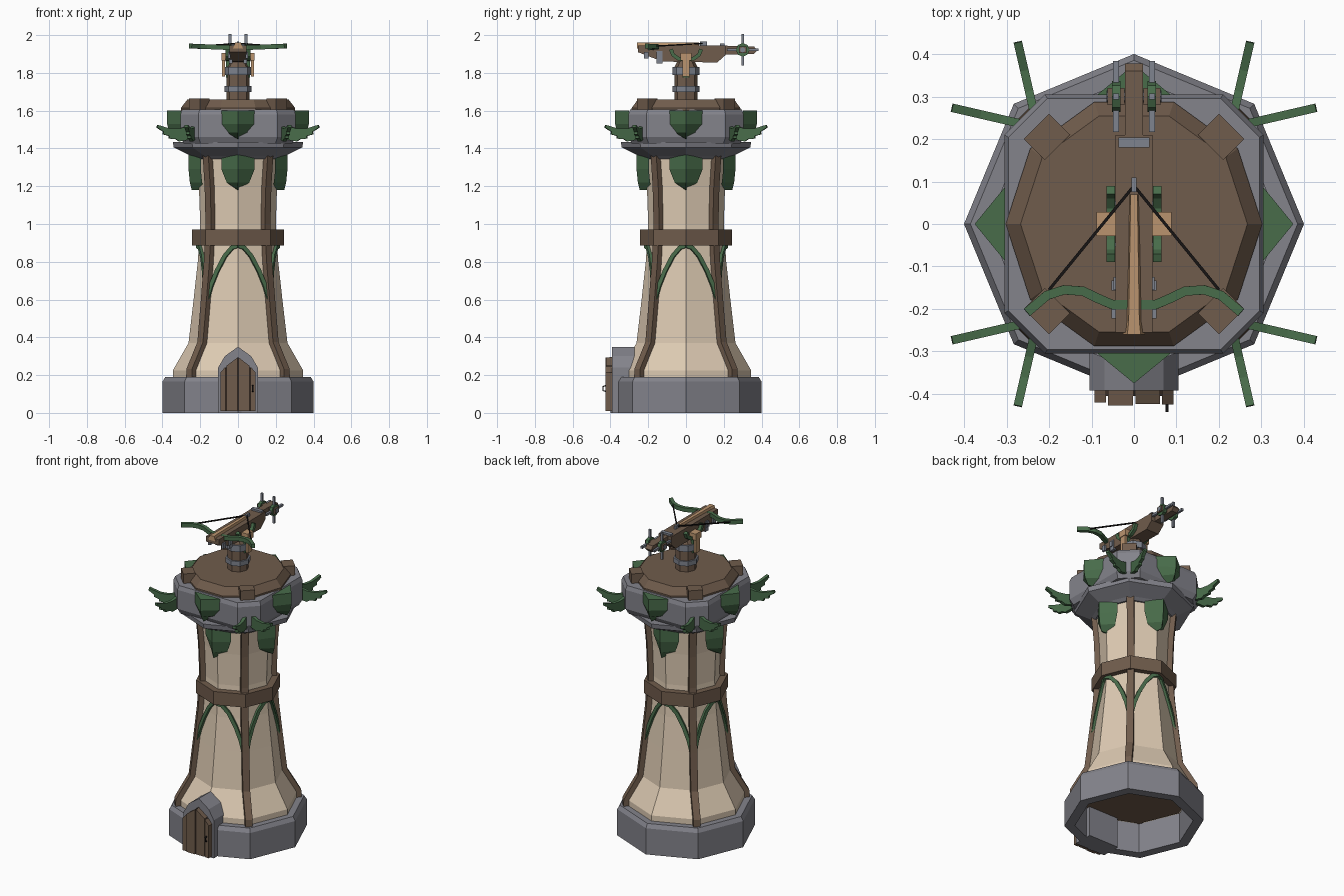
import bpy, bmesh, math
from mathutils import Vector, Matrix

if "Cube" in bpy.data.objects:
    bpy.data.objects.remove(bpy.data.objects["Cube"])

def material(name, r, g, b):
    lin = lambda c: ((c / 255 + 0.055) / 1.055) ** 2.4
    m = bpy.data.materials.new(name)
    m.diffuse_color = (lin(r), lin(g), lin(b), 1)
    m.use_nodes = True
    m.node_tree.nodes["Principled BSDF"].inputs["Base Color"].default_value = m.diffuse_color
    return m

PLASTER = material("cream plaster", 222, 203, 179)
STONE = material("grey stone", 131, 131, 139)
TIMBER = material("brown timber", 112, 92, 76)
LEAF = material("leaf green", 72, 108, 74)
TAN = material("light wood", 186, 148, 110)
METAL = material("steel grey", 126, 131, 142)
BLACK = material("black cord", 22, 20, 20)
DARK = material("dark wood", 66, 52, 42)

def build(name, verts, faces, mat, matrix=Matrix()):
    bm = bmesh.new()
    vs = [bm.verts.new(matrix @ Vector(v)) for v in verts]
    for f in faces:
        bm.faces.new([vs[i] for i in f])
    bmesh.ops.recalc_face_normals(bm, faces=bm.faces)
    me = bpy.data.meshes.new(name)
    bm.to_mesh(me)
    bm.free()
    me.materials.append(mat)
    ob = bpy.data.objects.new(name, me)
    bpy.context.collection.objects.link(ob)
    return ob

def loft(name, rings, mat, caps=True, loop=False, matrix=Matrix()):
    n, m = len(rings[0]), len(rings)
    faces = [[i * n + j, i * n + (j + 1) % n, (i + 1) % m * n + (j + 1) % n, (i + 1) % m * n + j]
             for i in range(m if loop else m - 1) for j in range(n)]
    if caps and not loop:
        faces += [list(range(n)), list(range((m - 1) * n, m * n))]
    return build(name, [v for r in rings for v in r], faces, mat, matrix)

def lathe(name, n, profile, mat, **kw):
    ring = lambda r, z: [(r * math.cos(math.tau * k / n), r * math.sin(math.tau * k / n), z) for k in range(n)]
    return loft(name, [ring(r, z) for r, z in profile], mat, **kw)

def extrude(name, pts, axis, a, b, mat, matrix=Matrix()):
    place = (lambda p, d: (d, p[0], p[1])) if axis == "x" else (lambda p, d: (p[0], d, p[1]))
    return loft(name, [[place(p, d) for p in pts] for d in (a, b)], mat, matrix=matrix)

def box(name, x, y, z, mat, matrix=Matrix()):
    return extrude(name, [(x[0], z[0]), (x[1], z[0]), (x[1], z[1]), (x[0], z[1])], "y", *y, mat, matrix)

def sweep(name, path, up, w, h, mat, matrix=Matrix()):
    path, up, rings = [Vector(p) for p in path], Vector(up), []
    for i, p in enumerate(path):
        t = (path[min(i + 1, len(path) - 1)] - path[max(i - 1, 0)]).normalized()
        s = t.cross(up).normalized()
        u = s.cross(t)
        rings.append([p + s * a * w / 2 + u * b * h / 2 for a, b in ((1, 1), (-1, 1), (-1, -1), (1, -1))])
    return loft(name, rings, mat, matrix=matrix)

def shield(name, rows, e, mat, matrix):
    return loft(name, [[(r - e, -s, z), (r, 0, z), (r - e, s, z)] for s, r, z in rows], mat, matrix=matrix)

def turn(deg):
    return Matrix.Rotation(math.radians(deg), 4, "Z")

# stone base ring, plaster body, inner floor
lathe("stone_base", 8, [(0.4, 0), (0.4, 0.165), (0.385, 0.19), (0.34, 0.19), (0.34, 0)], STONE, loop=True)
BODY = [(0.345, 0), (0.345, 0.225), (0.262, 0.37), (0.235, 0.6), (0.213, 0.8), (0.2, 1.0), (0.207, 1.2), (0.222, 1.37)]
lathe("plaster_body", 8, BODY, PLASTER, caps=False)
lathe("inner_floor", 8, [(0.335, 0.19), (0.335, 0.21)], TIMBER)
lathe("timber_band", 8, [(0.243, 0.886), (0.243, 0.97)], TIMBER)

def radius(z):
    for (r0, z0), (r1, z1) in zip(BODY, BODY[1:]):
        if z <= z1:
            return r0 + (r1 - r0) * (z - z0) / (z1 - z0)

# diagonal beams and curved vine braces
for k in range(4):
    sweep("corner_beam", [(r + 0.004, 0, max(z, 0.19)) for r, z in BODY], (1, 0, 0), 0.042, 0.036, TIMBER, turn(45 + 90 * k))
    for side in (-1, 1):
        path = []
        for t, z in [(0.0, 0.885), (0.2, 0.875), (0.45, 0.83), (0.7, 0.75), (0.87, 0.67), (0.97, 0.59)]:
            r = radius(z) + 0.004
            path.append((r * (1 - t + t * math.sqrt(0.5)), side * r * t * math.sqrt(0.5), z))
        sweep("vine_brace", path, (1, 0.41 * side, 0), 0.022, 0.022, LEAF, turn(90 * k))

# corbel and parapet
lathe("stone_corbel", 8, [(0.23, 1.345), (0.25, 1.36), (0.34, 1.405), (0.345, 1.435)], STONE)
corners = [(0.305, -0.21), (0.305, 0.21), (0.21, 0.305), (-0.21, 0.305),
           (-0.305, 0.21), (-0.305, -0.21), (-0.21, -0.305), (0.21, -0.305)]
loft("stone_parapet", [[(x * s, y * s, z) for x, y in corners]
                       for s, z in ((0.94, 1.425), (1, 1.46), (1, 1.58), (0.97, 1.605))], STONE)
lathe("timber_deck", 10, [(0.302, 1.595), (0.302, 1.615), (0.267, 1.66)], TIMBER)

# leaf shields, corner blocks and winged leaves
WING = [(-0.04, 1.45), (-0.04, 1.525), (0.03, 1.505), (0.08, 1.505), (0.148, 1.525), (0.15, 1.51), (0.115, 1.488),
        (0.118, 1.475), (0.085, 1.466), (0.085, 1.452), (0.05, 1.45), (0.03, 1.437)]
for k in range(4):
    a = turn(90 * k)
    shield("lower_leaf", [(0.088, 0.262, 1.37), (0.088, 0.262, 1.29), (0.06, 0.255, 1.22), (0.004, 0.245, 1.18)], 0.065, LEAF, a)
    shield("upper_leaf", [(0.088, 0.375, 1.6), (0.088, 0.375, 1.53), (0.06, 0.365, 1.485), (0.004, 0.345, 1.45)], 0.072, LEAF, a)
    d = turn(45 + 90 * k)
    box("deck_block", (0.255, 0.325), (-0.042, 0.042), (1.59, 1.665), TIMBER, d)
    extrude("winged_leaf", WING, "y", -0.01, 0.01, LEAF, a @ Matrix.Translation((0.283, 0.24, 0)) @ turn(13))
    extrude("winged_leaf", WING, "y", -0.01, 0.01, LEAF, a @ Matrix.Translation((0.24, 0.283, 0)) @ turn(77))

# door with stone arch, planks and ring handle
extrude("door_arch", [(-0.105, 0), (-0.105, 0.24), (-0.07, 0.3), (0, 0.35), (0.07, 0.3), (0.105, 0.24), (0.105, 0)], "y", -0.392, -0.27, STONE)
top = lambda x: 0.295 - 0.5 * abs(x) - 4 * x * x
extrude("door_backing", [(-0.092, 0.01), (-0.092, top(0.092)), (0, 0.295), (0.092, top(0.092)), (0.092, 0.01)], "y", -0.405, -0.38, DARK)
for x0, x1, y in ((-0.093, -0.066, -0.42), (-0.061, -0.002, -0.427), (0.003, 0.061, -0.423), (0.066, 0.093, -0.425)):
    extrude("door_plank", [(x0, 0.01), (x1, 0.01), (x1, top(x1)), (x0, top(x0))], "y", y, -0.385, TIMBER)
sweep("door_handle", [(0.078, -0.42, 0.145), (0.078, -0.44, 0.14), (0.078, -0.44, 0.118), (0.078, -0.42, 0.113)], (1, 0, 0), 0.007, 0.007, BLACK)

# ballista post
lathe("ballista_post", 8, [(0.062, 1.65), (0.062, 1.83), (0.04, 1.87)], TIMBER)
for z0, z1 in ((1.7, 1.73), (1.79, 1.83)):
    lathe("post_band", 8, [(0.072, z0), (0.072, z1)], METAL)

# stock, tail, bolt channel and clamps
extrude("ballista_stock", [(-0.255, 1.945), (-0.255, 1.91), (-0.125, 1.86), (0.165, 1.855), (0.21, 1.895), (0.21, 1.945)],
        "x", -0.044, 0.044, TIMBER)
extrude("stock_tail", [(0.17, 1.895), (0.36, 1.9), (0.378, 1.92), (0.36, 1.94), (0.17, 1.945)], "x", -0.021, 0.021, TIMBER)
loft("bolt_channel", [[(-w, y, 1.93), (w, y, 1.93), (w * 0.6, y, 1.96), (-w * 0.6, y, 1.96)]
                      for y, w in ((-0.26, 0.026), (-0.23, 0.021), (0.07, 0.013))], TAN)
box("rear_clamp", (-0.036, 0.036), (0.18, 0.204), (1.9, 1.956), METAL)
box("string_nock", (-0.006, 0.006), (0.075, 0.11), (1.94, 1.965), METAL)

# mirrored ballista parts: yoke, bracket, winch, bow and string
arc = [(-0.08, 1.925), (-0.068, 1.895), (-0.04, 1.875), (0, 1.87), (0.04, 1.875), (0.068, 1.895), (0.08, 1.925)]
limb = [(0, -0.19), (0.05, -0.19), (0.085, -0.175), (0.12, -0.158), (0.165, -0.155), (0.205, -0.168), (0.252, -0.208)]
to_x = Matrix.Rotation(math.pi / 2, 4, "Y")
for s in (-1, 1):
    box("yoke_arm", sorted((s * 0.068, s * 0.084)), (-0.018, 0.018), (1.78, 1.88), TAN)
    box("trunnion", sorted((s * 0.04, s * 0.088)), (-0.028, 0.028), (1.865, 1.905), TAN)
    box("bracket_stem", sorted((s * 0.046, s * 0.064)), (-0.018, 0.018), (1.775, 1.9), LEAF)
    sweep("bracket_arc", [(s * 0.055, y, z) for y, z in arc], (1, 0, 0), 0.02, 0.02, LEAF)
    for y in (-0.21, -0.145):
        box("side_bolt", sorted((s * 0.04, s * 0.053)), (y - 0.012, y + 0.012), (1.875, 1.91), METAL)
    box("front_clamp", sorted((s * 0.03, s * 0.048)), (-0.155, -0.125), (1.85, 1.915), METAL)
    hub = Matrix.Translation((s * 0.042, 0.3, 1.922))
    lathe("winch_wheel", 8, [(0.036, -0.01), (0.036, 0.01)], LEAF, matrix=hub @ to_x)
    for spoke in (0, 90):
        box("winch_spoke", (-0.007, 0.007), (-0.083, 0.083), (-0.007, 0.007), METAL,
            hub @ Matrix.Rotation(math.radians(spoke), 4, "X"))
    box("winch_cheek", sorted((s * 0.022, s * 0.062)), (0.28, 0.32), (1.905, 1.94), TIMBER)
    sweep("bow_limb", [(s * x, y, 1.932 + 0.04 * x) for x, y in limb], (0, 0, 1), 0.022, 0.025, LEAF)
    sweep("bow_string", [(s * 0.2, -0.155, 1.942), (0, 0.09, 1.956)], (0, 0, 1), 0.007, 0.007, BLACK)
lathe("winch_axle", 8, [(0.014, -0.065), (0.014, 0.065)], METAL, matrix=Matrix.Translation((0, 0.3, 1.922)) @ to_x)
